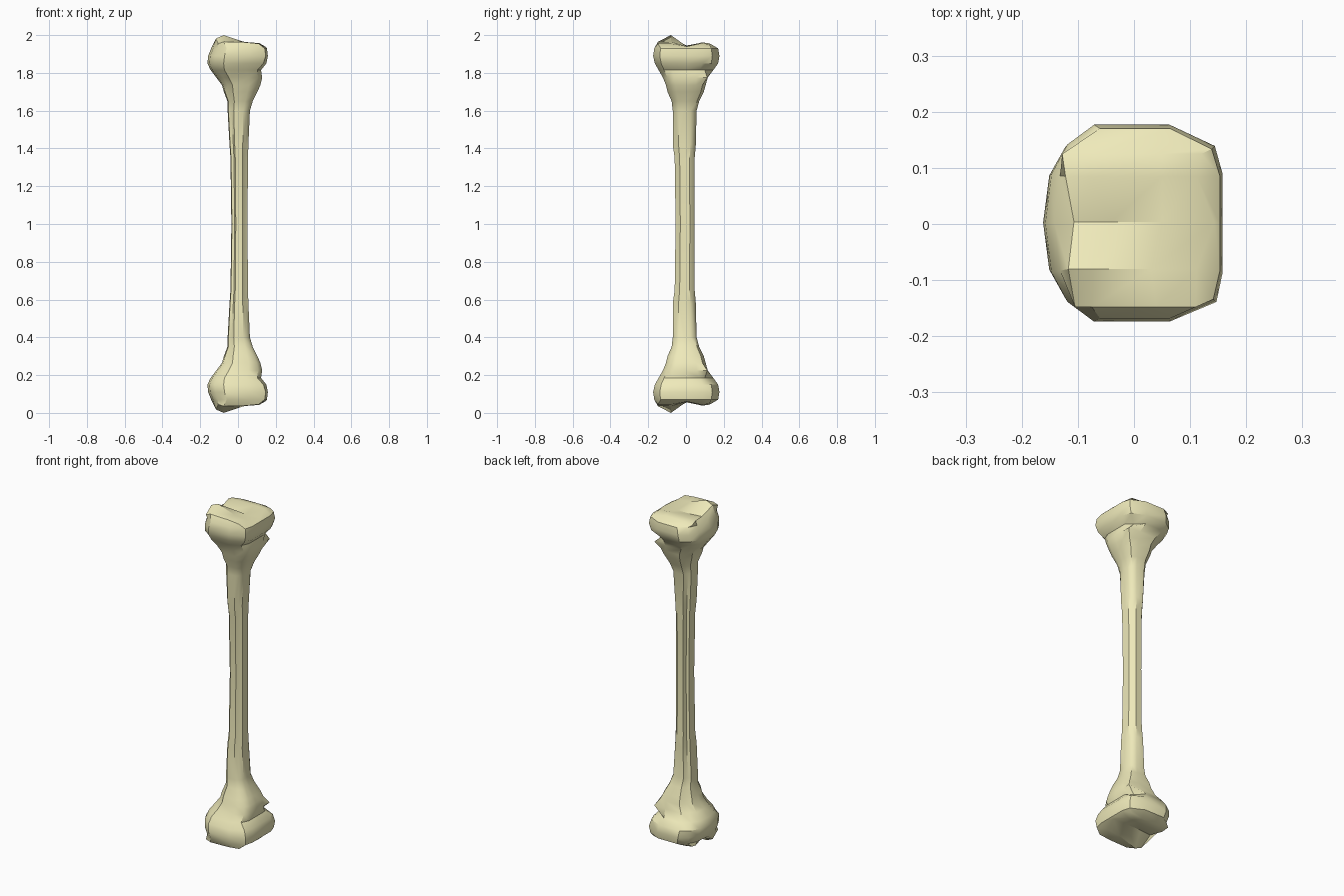
import bpy, bmesh

if "Cube" in bpy.data.objects:
    bpy.data.objects.remove(bpy.data.objects["Cube"])

# Half-bone rings, shaft middle to head: z, x min, x max, y min, y max,
# corner fullness (left, right), back-right corner bulge
RINGS = [
    (1.00, -.035, .050, -.055, .045, .60, .70, 1.10),
    (1.35, -.040, .053, -.060, .046, .60, .70, 1.10),
    (1.42, -.045, .055, -.070, .052, .60, .70, 1.10),
    (1.60, -.055, .063, -.070, .056, .65, .75, 1.05),
    (1.65, -.056, .078, -.076, .070, .70, .80, 1.05),
    (1.70, -.075, .103, -.098, .094, .70, .80, 1.05),
    (1.735, -.085, .118, -.106, .104, .70, .82, 1.05),
    (1.775, -.115, .128, -.122, .115, .70, .82, 1.22),
    (1.815, -.145, .122, -.145, .145, .72, .85, .86),
    (1.85, -.162, .150, -.165, .170, .75, .90, .98),
    (1.89, -.158, .158, -.174, .177, .75, .93, .98),
    (1.93, -.142, .153, -.168, .170, .76, .92, .98),
]
U = [-1, -.45, .4, 1]
V = [-1, -.5, 0, .5, 1]
# Perimeter of a 4 x 5 grid, counter-clockwise from front left
PERIM = ([(i, 0) for i in range(4)] + [(3, j) for j in range(1, 4)]
         + [(i, 4) for i in range(3, -1, -1)] + [(0, j) for j in range(3, 0, -1)])


def ring_point(ring, i, j):
    z, x0, x1, y0, y1, cl, cr, bulge = ring
    u, v = U[i], V[j]
    if i in (0, 3) and j in (0, 4):
        c = cl if i == 0 else cr
        u, v = u * c, v * (.8 if c > .72 else c)
        if i == 3 and j == 4:
            u, v = u * bulge, v * bulge
    elif i == 0 and j in (1, 3):
        u *= .93
    return ((x0 + x1) / 2 + u * (x1 - x0) / 2,
            (y0 + y1) / 2 + v * (y1 - y0) / 2, z - 1)


# Saddle-shaped joint surface: y, x of the four columns, z of the four columns
CAP = [
    (-.148, (-.105, -.075, .04, .11), (1.955, 1.965, 1.962, 1.955)),
    (-.080, (-.117, -.075, .03, .112), (1.982, 2.0, 1.965, 1.955)),
    (.004, (-.107, -.040, .05, .143), (1.945, 1.94, 1.94, 1.94)),
    (.085, (-.122, -.075, .05, .112), (1.955, 1.96, 1.962, 1.958)),
    (.125, (-.128, -.075, .05, .120), (1.945, 1.953, 1.956, 1.95)),
]

bm = bmesh.new()
loops = [[bm.verts.new(ring_point(r, i, j)) for i, j in PERIM] for r in RINGS]
grid = [[bm.verts.new((x, y, z - 1)) for x, z in zip(xs, zs)] for y, xs, zs in CAP]
loops.append([grid[j][i] for i, j in PERIM])

# Shaft and flared sides
n = len(PERIM)
for a, b in zip(loops, loops[1:]):
    for k in range(n):
        m = (k + 1) % n
        bm.faces.new((a[k], a[m], b[m], b[k]))

# Joint surface
for j in range(4):
    for i in range(3):
        bm.faces.new((grid[j][i], grid[j][i + 1], grid[j + 1][i + 1], grid[j + 1][i]))

mesh = bpy.data.meshes.new("long_bone")
bm.to_mesh(mesh)
bm.free()
bone = bpy.data.objects.new("long_bone", mesh)
bone.location.z = 1
bpy.context.collection.objects.link(bone)

mat = bpy.data.materials.new("bone_ivory")
mat.diffuse_color = (.86, .82, .49, 1)
mat.use_nodes = True
mat.node_tree.nodes["Principled BSDF"].inputs["Base Color"].default_value = mat.diffuse_color
mesh.materials.append(mat)

bpy.context.view_layer.objects.active = bone
bone.select_set(True)

# Lower half
mod = bone.modifiers.new("lower_half", 'MIRROR')
mod.use_axis = (False, False, True)
mod.merge_threshold = .0005
bpy.ops.object.modifier_apply(modifier=mod.name)
bpy.ops.object.shade_smooth_by_angle(angle=.6)
